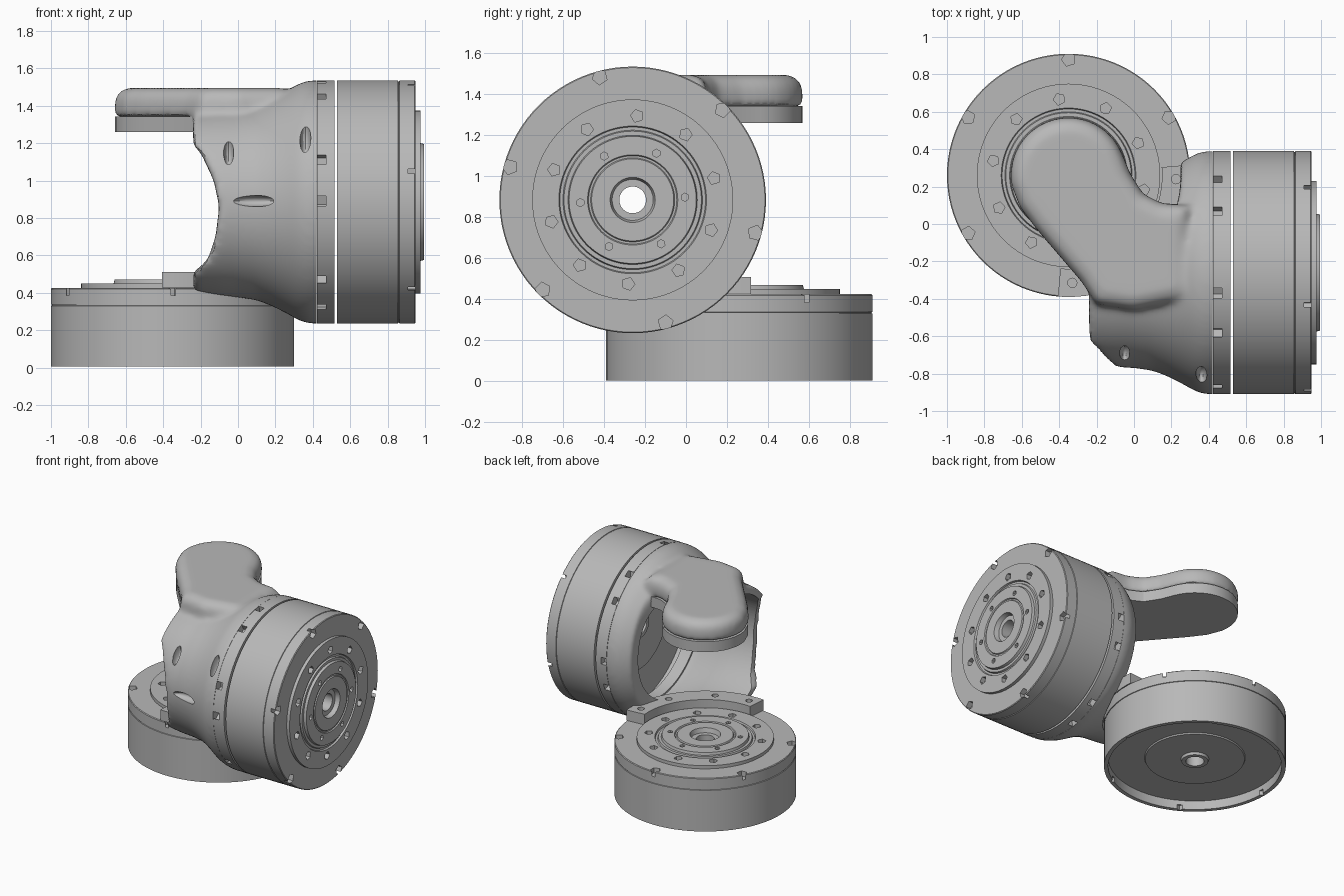
import bpy, bmesh, math
from mathutils import Matrix, Vector

if "Cube" in bpy.data.objects:
    bpy.data.objects.remove(bpy.data.objects["Cube"])

grey = bpy.data.materials.new("machined_grey")
grey.use_nodes = True
colour = (0.48, 0.48, 0.48, 1)
grey.diffuse_color = colour
grey.node_tree.nodes["Principled BSDF"].inputs["Base Color"].default_value = colour

BASE = Vector((-0.35, 0.26, 0.005))     # foot of the vertical axis
SIDE = Vector((0, -0.26, 0.885))        # point on the horizontal axis
UPRIGHT = Matrix.Translation(BASE)
SIDEWAYS = Matrix.Translation(SIDE) @ Matrix.Rotation(math.pi / 2, 4, 'Y')
FROM_FRONT = Matrix.Rotation(math.pi / 2, 4, 'X')


def finish(name, bm, matrix):
    bmesh.ops.recalc_face_normals(bm, faces=bm.faces)
    bm.transform(matrix)
    mesh = bpy.data.meshes.new(name)
    bm.to_mesh(mesh)
    bm.free()
    ob = bpy.data.objects.new(name, mesh)
    bpy.context.collection.objects.link(ob)
    return ob


def lathe(name, profile, matrix, ring=False, steps=96):
    """Turn (radius, height) points; a ring closes on itself, otherwise ends are capped."""
    bm = bmesh.new()
    loops = []
    for r, h in profile:
        turn = [2 * math.pi * i / steps for i in range(steps)]
        loops.append([bm.verts.new((r * math.cos(a), r * math.sin(a), h)) for a in turn])
    pairs = list(zip(loops, loops[1:]))
    if ring:
        pairs.append((loops[-1], loops[0]))
    else:
        bm.faces.new(loops[0])
        bm.faces.new(loops[-1])
    for a, b in pairs:
        for i in range(steps):
            j = (i + 1) % steps
            bm.faces.new((a[i], a[j], b[j], b[i]))
    return finish(name, bm, matrix)


def prism(name, outline, low, high, matrix=Matrix(), rounding=0):
    bm = bmesh.new()
    face = bm.faces.new([bm.verts.new((x, y, low)) for x, y in outline])
    new = bmesh.ops.extrude_face_region(bm, geom=[face])["geom"]
    top = [v for v in new if isinstance(v, bmesh.types.BMVert)]
    bmesh.ops.translate(bm, verts=top, vec=(0, 0, high - low))
    if rounding:
        edges = [e for e in bm.edges if all(v in top for v in e.verts)]
        bmesh.ops.bevel(bm, geom=edges, offset=rounding, segments=4, profile=0.5,
                        affect='EDGES', clamp_overlap=False)
    return finish(name, bm, matrix)


def pockets(name, groups, matrix):
    """Pocket cutters; each group is (sides, angles, pitch radius, size, low, high)."""
    bm = bmesh.new()
    for sides, angles, pitch, size, low, high in groups:
        for degrees in angles:
            spot = (Matrix.Rotation(math.radians(degrees), 4, 'Z')
                    @ Matrix.Translation((pitch, 0, (low + high) / 2)))
            bmesh.ops.create_cone(bm, cap_ends=True, segments=sides, radius1=size,
                                  radius2=size, depth=high - low, matrix=spot)
    return finish(name, bm, matrix)


def combine(ob, tool, operation='DIFFERENCE'):
    mod = ob.modifiers.new(tool.name, 'BOOLEAN')
    mod.object, mod.operation, mod.solver = tool, operation, 'EXACT'
    tool.hide_render = True


def bake(ob):
    """Apply all modifiers and discard the helper objects."""
    bpy.context.view_layer.update()
    deps = bpy.context.evaluated_depsgraph_get()
    mesh = bpy.data.meshes.new_from_object(ob.evaluated_get(deps))
    tools = [m.object for m in ob.modifiers if m.type == 'BOOLEAN']
    ob.modifiers.clear()
    ob.data = mesh
    for tool in tools:
        bpy.data.objects.remove(tool)
    return ob


def every(step, start):
    return [start + step * i for i in range(360 // step)]


# Drive units: stepped output face, seam line, recessed back, through bore
drive = [(.065, .43), (.1, .43), (.11, .465), (.2, .465), (.205, .457), (.215, .457),
         (.22, .465), (.31, .465), (.315, .445), (.335, .445), (.34, .432), (.355, .432),
         (.36, .445), (.49, .445), (.49, .42), (.645, .42), (.65, .415), (.65, .333),
         (.645, .331), (.645, .327), (.65, .325), (.65, 0), (.62, 0), (.62, .07),
         (.36, .07), (.355, .06), (.1, .06), (.095, .04), (.065, .04)]


def make_drive(name, matrix, rim, inner):
    ob = lathe(name, drive, matrix, ring=True)
    combine(ob, pockets(name + "_pockets", [
        (5, every(60, rim), .62, .038, .38, .5),
        (5, every(36, inner), .41, .032, .41, .5),
        (6, every(60, inner), .255, .02, .44, .5),
        (4, every(60, rim + 30), .6, .04, -.05, .035)], matrix))
    return bake(ob)


parts = [make_drive("base_drive", UPRIGHT, 30, 25),
         make_drive("side_drive", Matrix.Translation((.53, 0, 0)) @ SIDEWAYS, 15, 33)]

# Mounting flange of the bracket, with paired screw pockets in its rim
flange = lathe("bracket_flange", [(.65, .422), (.65, .515), (.53, .515), (.53, .422)],
               SIDEWAYS, ring=True)
pairs = [a + d for a in every(60, 140) for d in (-10, 10)]
combine(flange, pockets("flange_pockets", [(5, pairs, .625, .04, .4, .47)], SIDEWAYS))
parts.append(bake(flange))

# Arm outline: round end, diagonal flank, hollow inner flank
outline = [(-.35 + .31 * math.cos(math.radians(a)), .26 + .31 * math.sin(math.radians(a)))
           for a in range(20, 191, 10)]
outline += [(-.61, .09), (-.52, -.03), (-.4, -.17), (-.28, -.31), (-.2, -.43), (0, -.46),
            (.3, -.4), (.3, .1), (.15, .11), (.05, .16), (-.02, .27)]
arm = prism("arm", outline, 1.34, 1.495, rounding=.08)
pad = [(x * .99 - .0035, y * .99 + .0026) for x, y in outline]
parts.append(prism("arm_pad", pad, 1.26, 1.342))

# Bracket body: bell shape, cleared around the base axis and blended into the arm
body = lathe("bracket_body", [(.49, -.24), (.505, -.1), (.51, 0), (.525, .1), (.555, .18),
                              (.59, .25), (.635, .33), (.65, .38), (.65, .5)], SIDEWAYS)
combine(body, lathe("rear_clearance", [(.6, -1), (.6, 3)], UPRIGHT))
mouth = [(-1, 1.3), (-.45, 1.3), (-.3, 1.25), (-.2, 1.15), (-.13, 1), (-.1, .86),
         (-.12, .7), (-.16, .58), (-.22, .52), (-1, .5)]
combine(body, prism("mouth_cutter", mouth, -1.5, 1.5, FROM_FRONT))
combine(body, arm, 'UNION')
remesh = body.modifiers.new("blend", 'REMESH')
remesh.mode, remesh.voxel_size = 'VOXEL', .018
smooth = body.modifiers.new("soften", 'SMOOTH')
smooth.factor, smooth.iterations = .5, 14
combine(body, lathe("cavity", [(.43, -.4), (.44, .05), (.46, .15), (.54, .34), (.54, .6)],
                    SIDEWAYS))
combine(body, lathe("base_clearance", [(.66, -1), (.66, .42)], UPRIGHT))
combine(body, lathe("flange_face", [(1, .42), (1, .8)], SIDEWAYS))

# Tool access dimples on the front of the body
dimples = bmesh.new()
for place, size in (((-.05, -.70, 1.16), (.028, .06, .085)),
                    ((.36, -.81, 1.23), (.03, .06, .1)),
                    ((.09, -.79, .89), (.13, .05, .03))):
    bmesh.ops.create_uvsphere(dimples, u_segments=16, v_segments=10, radius=1,
                              matrix=Matrix.LocRotScale(Vector(place), None, Vector(size)))
combine(body, finish("dimples", dimples, Matrix()))
parts.append(bake(body))

# Curved foot that bolts to the rim of the base drive
sweep = [math.radians(a) for a in range(-95, 6, 4)]
arc = [(.65 * math.cos(a), .65 * math.sin(a)) for a in sweep]
arc += [(.5 * math.cos(a), .5 * math.sin(a)) for a in reversed(sweep)]
foot = prism("bracket_foot", arc, .422, .505, UPRIGHT)
combine(foot, pockets("foot_holes", [(12, (-88, -62, -28, -2), .575, .025, .46, .6)], UPRIGHT))
parts.append(bake(foot))

# One finish for every part, smooth with crisp edges
bpy.ops.object.select_all(action='DESELECT')
for ob in parts:
    ob.data.materials.clear()
    ob.data.materials.append(grey)
    for face in ob.data.polygons:
        face.material_index = 0
    ob.select_set(True)
bpy.context.view_layer.objects.active = parts[0]
bpy.ops.object.shade_smooth_by_angle(angle=math.radians(30))
